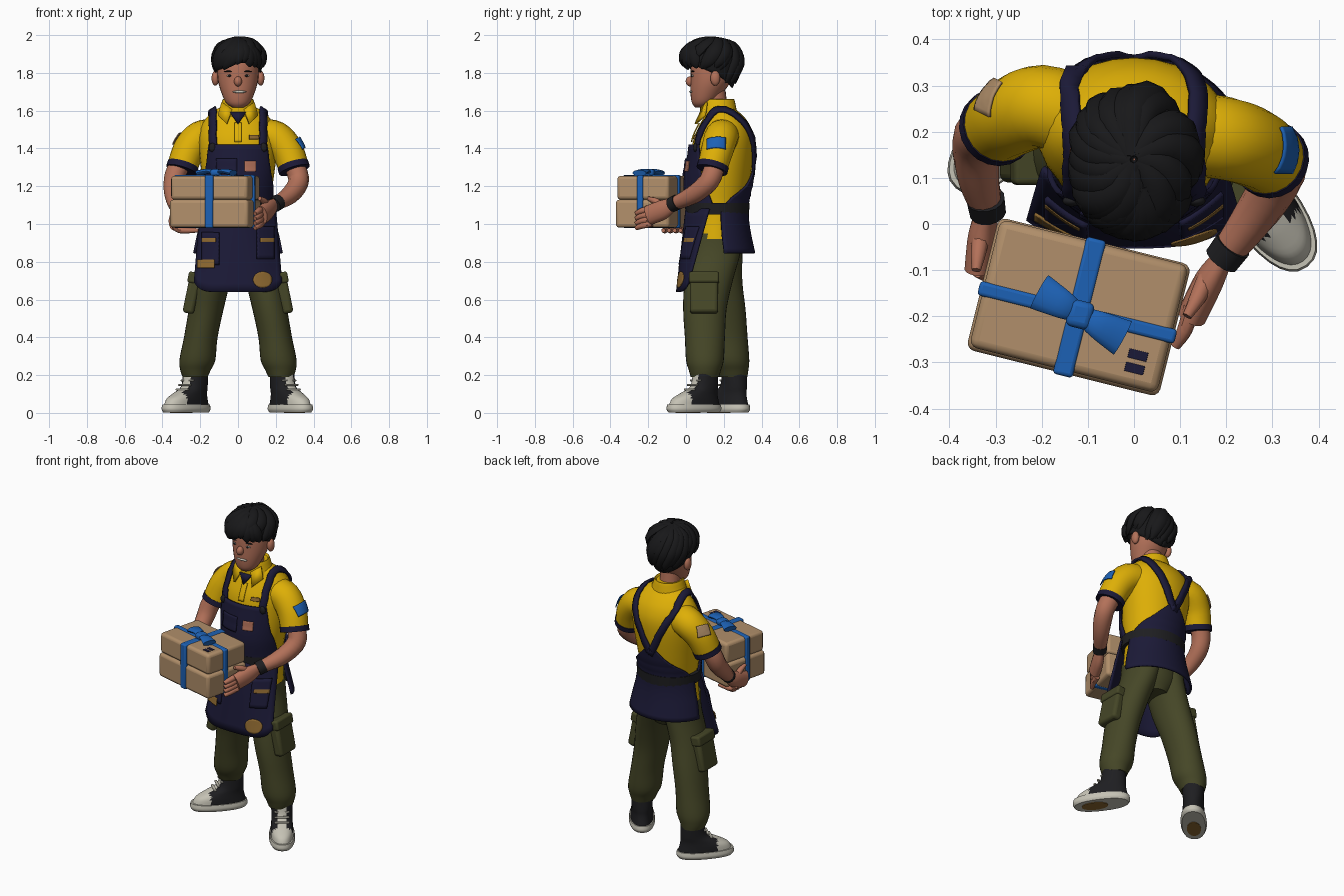
import bpy, bmesh, math, random
from math import sin, cos, pi
from mathutils import Vector, Matrix
from mathutils.bvhtree import BVHTree

random.seed(4)
if "Cube" in bpy.data.objects:
    bpy.data.objects.remove(bpy.data.objects["Cube"], do_unlink=True)
def colour(name, *rgb):
    m = bpy.data.materials.new(name)
    m.use_nodes, m.diffuse_color = True, (*rgb, 1)
    m.node_tree.nodes["Principled BSDF"].inputs["Base Color"].default_value = (*rgb, 1)
    return m
YELLOW, NAVY = colour("yellow cotton", .73, .43, .002), colour("navy canvas", .011, .01, .038)
SKIN, HAIR = colour("skin", .45, .165, .1), colour("black hair", .009, .009, .01)
OLIVE, CARD = colour("olive cloth", .06, .062, .02), colour("parcel paper", .44, .275, .145)
BLUE, WHITE = colour("blue ribbon", .012, .12, .46), colour("off white rubber", .56, .54, .46)
OCHRE, BLACK = colour("ochre patch", .27, .14, .03), colour("charcoal leather", .013, .013, .015)

# Helpers: mesh maker, smooth path, rings, tubes, grids, plates
def make(name, verts, faces, mats, thick=0, bevel=0, matrix=Matrix(), rule=None):
    me = bpy.data.meshes.new(name)
    me.from_pydata([tuple(v) for v in verts], [], faces)
    for m in mats if isinstance(mats, list) else [mats]:
        me.materials.append(m)
    for p in me.polygons:
        p.use_smooth, p.material_index = True, rule(p.center) if rule else 0
    me.transform(matrix)
    bm = bmesh.new()
    bm.from_mesh(me)
    bmesh.ops.recalc_face_normals(bm, faces=bm.faces)
    bm.to_mesh(me)
    bm.free()
    me.set_sharp_from_angle(angle=math.radians(45))
    ob = bpy.data.objects.new(name, me)
    bpy.context.scene.collection.objects.link(ob)
    if thick:
        s = ob.modifiers.new("thickness", "SOLIDIFY")
        s.thickness, s.offset = thick, 0
    if bevel:
        b = ob.modifiers.new("soft edges", "BEVEL")
        b.width, b.segments = bevel, 3
    return ob
def curve(rows, k=4):
    out = []
    for i in range(len(rows) - 1):
        four = rows[max(i - 1, 0)], rows[i], rows[i + 1], rows[min(i + 2, len(rows) - 1)]
        out += [[.5 * (2*b + (c - a)*t + (2*a - 5*b + 4*c - d)*t*t + (3*b - a - 3*c + d)*t**3)
                 for a, b, c, d in zip(*four)] for t in (j / k for j in range(k))]
    return out + [list(rows[-1])]
def rings(name, loops, mats, **kw):
    n, last = len(loops[0]), len(loops) - 1
    faces = [(r*n + i, r*n + (i + 1) % n, (r + 1)*n + (i + 1) % n, (r + 1)*n + i) for r in range(last) for i in range(n)]
    faces += [tuple(range(n)), tuple(range(last*n, last*n + n))]
    return make(name, [v for l in loops for v in l], faces, mats, **kw)
def loft(name, rows, mats, sq=1, n=28, **kw):  # rows: z, centre x, centre y, radius x, radius y
    ring = [[math.copysign(abs(f(2*pi*i/n))**sq, f(2*pi*i/n)) for f in (sin, cos)] for i in range(n)]
    return rings(name, [[(cx + rx*u, cy - ry*v, z) for u, v in ring] for z, cx, cy, rx, ry in curve(rows)], mats, **kw)
def tube(name, rows, mats, flat=1, ref=(0, 1, 0), n=14):  # rows: x, y, z, radius
    pts = curve(rows)
    pos, loops = [Vector(p[:3]) for p in pts], []
    for i, p in enumerate(pos):
        t = (pos[min(i + 1, len(pos) - 1)] - pos[max(i - 1, 0)]).normalized()
        side = t.cross(Vector(ref)).normalized()
        loops.append([p + (side*cos(2*pi*j/n) + side.cross(t)*sin(2*pi*j/n)*flat)*pts[i][3] for j in range(n)])
    return rings(name, loops, mats)
def grid(name, f, nu, nv, mats, thick):
    verts, w = [f(2*i/nu - 1, j/nv) for j in range(nv + 1) for i in range(nu + 1)], nu + 1
    faces = [(j*w + i, j*w + i + 1, j*w + w + i + 1, j*w + w + i) for j in range(nv) for i in range(nu)]
    return make(name, verts, faces, mats, thick)
def solid(name, op, mats, matrix, bevel=0, **kw):
    bm = bmesh.new()
    op(bm, **kw)
    make(name, [v.co.copy() for v in bm.verts], [[v.index for v in f.verts] for f in bm.faces], mats, 0, bevel, matrix)
    bm.free()
def ball(name, c, r, mats):
    solid(name, bmesh.ops.create_icosphere, mats, Matrix.Translation(c) @ Matrix.Diagonal((*r, 1)), subdivisions=3, radius=1)
def box(name, c, size, mats, base, bevel=.01):
    solid(name, bmesh.ops.create_cube, mats, base @ Matrix.Translation(c) @ Matrix.Diagonal((*size, 1)), bevel, size=1)
def tree(*obs):
    verts, polys = [], []
    for o in obs:
        polys += [[i + len(verts) for i in p.vertices] for p in o.data.polygons]
        verts += [v.co.copy() for v in o.data.vertices]
    return BVHTree.FromPolygons(verts, polys)
def patch(name, surf, centre, w, h, mats, aim=(0, 1, 0), thick=.006, lift=.008, disc=0):
    aim = Vector(aim).normalized()
    right = aim.cross((0, 0, 1)).normalized()
    def f(u, v):
        v = 2*v - 1
        a, b = u*w/2*math.sqrt(1 - disc*v*v/2), v*h/2*math.sqrt(1 - disc*u*u/2)
        p = Vector(centre) + right*a + right.cross(aim)*b - aim*.5
        hit = surf.ray_cast(p, aim)[0]
        return (surf.find_nearest(p)[0] if hit is None else hit) - aim*lift
    grid(name, f, 8, 8, mats, thick)

# Shirt, sleeves and collar
SIDES = ((1, 0, "left"), (-1, 1, "right"))
TORSO = [(.92, 0, .16, .182, .146), (1.08, 0, .165, .17, .147), (1.2, 0, .17, .183, .165),
         (1.35, 0, .19, .203, .166), (1.45, 0, .2, .21, .16), (1.52, 0, .205, .195, .135),
         (1.57, 0, .2, .16, .105), (1.605, 0, .185, .12, .08), (1.625, 0, .175, .07, .06)]
shirt, sleeves = loft("shirt", TORSO, YELLOW), []
for s, far, word in SIDES:
    d = .07*far - .01
    sleeves.append(tube(word + "_sleeve", [(s*.13, .2 + d/2, 1.465, .09), (s*.2, .195 + d, 1.455, .09),
                                           (s*.26, .175 + d, 1.39, .086), (s*.295, .15 + d, 1.3, .08)], YELLOW, n=20))
    tube(word + "_sleeve_band", [(s*.29, .155 + d, 1.315, .084), (s*.299, .147 + d, 1.285, .084)], NAVY, n=20)
    make(word + "_collar_point", [(s*.03, .085, 1.605), (s*.06, .05, 1.53), (s*.105, .1, 1.575), (s*.085, .11, 1.645)],
         [(0, 1, 2, 3)], YELLOW, .012)
loft("collar", [(1.57, 0, .175, .115, .1), (1.62, 0, .17, .095, .095), (1.66, 0, .17, .08, .085),
                (1.65, 0, .17, .07, .075)], YELLOW)
make("undershirt", [(-.042, .078, 1.59), (.042, .078, 1.59), (0, .055, 1.53)], [(0, 1, 2)], NAVY, .012)
body = tree(shirt, *sleeves)
patch("shirt_placket", body, (0, 0, 1.485), .035, .1, YELLOW)
patch("chest_badge", body, (.085, 0, 1.46), .05, .022, OCHRE)
patch("left_sleeve_patch", body, (.32, .16, 1.42), .1, .065, BLUE, (-.85, 0, -.5))
patch("right_sleeve_patch", body, (-.3, .27, 1.44), .08, .065, CARD, (.75, -.35, -.5))

# Apron: bib, back panel, skirts, belt and straps, all following the torso
def shell(name, rows, middle):  # rows: z, half angle, offset
    pts, ribs = curve(rows), curve(TORSO, 8)
    def f(u, v):
        z, half, off = pts[round(v*(len(pts) - 1))]
        _, cx, cy, rx, ry = max((r for r in ribs if r[0] <= z), default=ribs[0])
        return (cx + (rx + off)*sin(middle + u*half), cy - (ry + off)*cos(middle + u*half), z)
    return grid(name, f, 24, len(pts) - 1, NAVY, .012)
def skirt_point(u, v):
    return (u*(.197 + .035*v), .003 - .05*v + (.12 - .06*v)*abs(u)**(2 + v), 1.08 - .44*v + .05*abs(u)**8*v)
bib = tree(shell("apron_bib", [(1.07, 1.5, .013), (1.2, 1.2, .013), (1.3, .93, .013), (1.42, .75, .013)], 0))
shell("apron_back_panel", [(1.07, 1.5, .013), (1.14, 1.1, .013), (1.2, .6, .013), (1.29, .1, .013)], pi)
shell("apron_back_skirt", [(1.08, 1.45, .014), (.98, 1.42, .026), (.845, 1.36, .055)], pi)
skirt = tree(grid("apron_front_skirt", skirt_point, 24, 10, NAVY, .012))
loft("belt", [(1.05, 0, .165, .192, .168), (1.11, 0, .166, .195, .171)], BLACK)
for s, far, word in SIDES:
    path = [Vector(p) for p in curve([(s*.135, .04, 1.39), (s*.145, .06, 1.5), (s*.15, .12, 1.6), (s*.15, .21, 1.63),
                                      (s*.135, .32, 1.53), (s*.08, .38, 1.4), (0, .39, 1.24)], 6)]
    hits = [body.find_nearest(p)[:2] for p in path]
    def strap_point(u, v):
        i = round(v*(len(path) - 1))
        t = path[min(i + 1, len(path) - 1)] - path[max(i - 1, 0)]
        return hits[i][0] + hits[i][1]*.011 + t.cross(hits[i][1]).normalized()*u*.021
    grid(word + "_strap", strap_point, 2, len(path) - 1, NAVY, .014)
    ball(word + "_strap_buckle", (s*.135, .05, 1.405), (.02, .012, .024), BLACK)
    patch(word + "_apron_pocket", skirt, (s*.145, 0, .9 - .03*far), .09, .17, NAVY, thick=.014, lift=.012)
    patch(word + "_pocket_trim", skirt, (s*.155, 0, .915), .075, .022, OCHRE, lift=.02)
patch("bib_pocket", bib, (-.06, 0, 1.3), .11, .09, NAVY, thick=.012)
patch("bib_patch", bib, (.065, 0, 1.305), .06, .055, SKIN)
patch("apron_side_patch", skirt, (-.17, 0, .79), .09, .045, OCHRE, lift=.021)
patch("apron_hem_patch", skirt, (.13, 0, .705), .1, .085, OCHRE, disc=1)

# Trousers with cargo pockets, and high-top shoes
loft("trouser_seat", [(.77, 0, .165, .08, .09), (.85, 0, .16, .155, .13), (1, 0, .16, .172, .14)], OLIVE)
for (s, far, word), foot, turn in zip(SIDES, ((.235, .1), (-.227, .255)), (36, -42)):
    loft(word + "_trouser_leg", [
        (.95, s*.08, .16, .095, .138), (.85, s*.092, .155 + .01*far, .094, .134), (.7, s*.135, .12 + .05*far, .096, .128),
        (.55, s*.168, .1 + .1*far, .092, .115), (.4, s*.197, .1 + .12*far, .089, .106), (.28, s*.215, .1 + .135*far, .095, .1),
        (.225, s*.225, .1 + .145*far, .08, .085), (.19, s*.227, .1 + .15*far, .066, .075)], OLIVE)
    lean = Matrix.Translation((s*.242, .095 + .07*far, .64)) @ Matrix.Rotation(-s*.2, 4, "Y")
    box(word + "_cargo_pocket", (0, 0, -.02), (.06, .15, .19), OLIVE, lean, .018)
    box(word + "_cargo_flap", (s*.004, 0, .075), (.068, .16, .06), OLIVE, lean, .012)
    place = Matrix.Translation((*foot, 0)) @ Matrix.Rotation(math.radians(turn), 4, "Z") @ Matrix.Diagonal((1.15, 1.1, 1, 1))
    loft(word + "_sole_tread", [(0, 0, -.1, .035, .07), (.006, 0, -.1, .035, .07)], OCHRE, matrix=place)
    loft(word + "_shoe_sole", [(.003, 0, -.065, .058, .143), (.02, 0, -.065, .065, .152), (.045, 0, -.065, .062, .148)],
         WHITE, sq=.85, matrix=place)
    loft(word + "_shoe_upper", [
        (.04, 0, -.063, .058, .142), (.075, 0, -.058, .056, .128), (.105, 0, -.035, .053, .1), (.14, 0, -.005, .052, .07),
        (.215, 0, .003, .054, .06)], [BLACK, WHITE], sq=.9, n=48, matrix=place,
        rule=lambda c: int(c.y < -.12 or (c.y < -.035 and abs(c.x) < .022)))
    for i in range(4):
        box(f"{word}_lace_{i + 1}", (0, -.11 + .018*i, .1 + .024*i), (.075, .014, .01), WHITE, place, .004)

# Arms, wristbands and hands
tube("left_arm", [(.26, .165, 1.38, .05), (.31, .145, 1.28, .055), (.318, .112, 1.215, .054),
                  (.27, .03, 1.15, .048), (.195, -.07, 1.105, .034)], SKIN)
tube("right_arm", [(-.26, .23, 1.38, .05), (-.325, .205, 1.28, .055), (-.342, .17, 1.2, .052),
                   (-.337, .1, 1.13, .045), (-.318, .03, 1.07, .034)], SKIN)
tube("left_wristband", [(.215, -.045, 1.117, .042), (.19, -.078, 1.1, .04)], BLACK)
tube("right_wristband", [(-.322, .055, 1.095, .042), (-.317, .025, 1.067, .04)], BLACK)
grip = (1, -.25, 0)
tube("left_palm", [(.195, -.07, 1.105, .034), (.162, -.125, 1.075, .052), (.125, -.2, 1.045, .052)], SKIN, .62, grip)
tube("right_palm", [(-.318, .03, 1.07, .034), (-.328, -.02, 1.035, .05), (-.338, -.1, 1.01, .048)], SKIN, .62, grip)
for i in range(4):
    z, y = 1.08 - .026*i, -.01 - .03*i
    tube(f"left_finger_{i + 1}", [(.125, -.18, z, .018), (.11, -.23, z - .01, .017), (.09, -.265, z - .025, .011)], SKIN, n=8)
    tube(f"right_finger_{i + 1}", [(-.337, y, 1, .017), (-.31, y - .01, .968, .017), (-.21, y - .02, .966, .011)], SKIN, n=8)
tube("left_thumb", [(.16, -.11, 1.09, .02), (.138, -.16, 1.12, .018), (.115, -.2, 1.135, .011)], SKIN, n=8)
tube("right_thumb", [(-.33, -.01, 1.04, .02), (-.337, -.06, 1.08, .017), (-.342, -.1, 1.1, .01)], SKIN, n=8, ref=(1, 0, 0))

# Two stacked parcels tied with a ribbon
crate = Matrix.Translation((-.12, -.18, 0)) @ Matrix.Rotation(math.radians(-14), 4, "Z")
box("lower_parcel", (0, 0, 1.055), (.43, .295, .148), CARD, crate, .018)
box("upper_parcel", (0, .002, 1.192), (.42, .285, .126), CARD, crate, .018)
box("ribbon_lengthwise", (0, -.012, 1.119), (.44, .032, .28), BLUE, crate, .008)
box("ribbon_crosswise", (.002, 0, 1.119), (.044, .306, .28), BLUE, crate, .008)
for i in range(2):
    box(f"parcel_mark_{i + 1}", (.15, -.07 - .03*i, 1.255), (.042, .02, .006), NAVY, crate, .001)
for s, far, word in SIDES:
    tube(word + "_bow_loop", [(-.115, -.197, 1.265, .018), (-.115 + s*.035, -.197 - s*.02, 1.28, .03),
                              (-.115 + s*.09, -.197 - s*.05, 1.27, .041)], BLUE, .4, (0, 0, 1))
box("bow_knot", (.007, -.015, 1.272), (.055, .06, .036), BLUE, crate, .014)

# Head and face
tube("neck", [(0, .175, 1.55, .064), (0, .16, 1.62, .06), (0, .15, 1.7, .06)], SKIN, n=20)
loft("head", [(1.617, 0, .08, .03, .03), (1.64, 0, .09, .062, .058), (1.69, 0, .108, .086, .084),
              (1.76, 0, .132, .106, .108), (1.84, 0, .145, .108, .118), (1.92, 0, .15, .09, .1)], SKIN)
ball("nose", (0, .022, 1.755), (.021, .024, .027), SKIN)
ball("smile", (.008, .027, 1.7), (.036, .01, .007), WHITE)
for s, far, word in SIDES:
    ball(word + "_ear", (s*.12, .155, 1.772), (.02, .026, .04), SKIN)
    ball(word + "_eye", (s*.045, .036, 1.785), (.016, .007, .006), WHITE)
    ball(word + "_pupil", (s*.045, .031, 1.785), (.008, .005, .006), BLACK)
    ball(word + "_eyebrow", (s*.047, .037, 1.808), (.027, .009, .004), HAIR)

# Hair: a fitted cap covered with tapering locks from the crown, and a parted fringe
def scalp(a, c, s):
    over = max(c - pi/2, 0)
    rad = sin(min(c, pi/2))*(1 - .15*over*over)*s
    return Vector((.135*rad*sin(a), .14 - .15*rad*cos(a), 1.87 + .12*s*(cos(c) if c < pi/2 else -over)))
def fall(a):
    back = 1 - cos(a)
    return pi/2 + .15 + .35*back + .12*back*back
def lock(name, a0, a1, c0, c1, s0, s1, wide):
    rows = [(*scalp(a0 + (a1 - a0)*t, c0 + (c1 - c0)*t, s0 + (s1 - s0)*t), wide*r)
            for t, r in ((0, .5), (.3, .8), (.6, 1), (.85, .75), (1, .15))]
    tube(name, rows, HAIR, 1.6, (cos(a1), sin(a1), 0), 8)
grid("hair_cap", lambda u, v: scalp(u*pi, .02 + v*(fall(u*pi) - .02), .93), 40, 14, HAIR, .008)
for i in range(24):
    a = 2*pi*i/24 + random.uniform(-.15, .15)
    lock(f"hair_lock_{i + 1}", a + .9, a, .04, fall(a)*random.uniform(.84, 1.05), .92, .95 + random.uniform(-.07, .05),
         random.uniform(.018, .028))
for i in range(9):
    a = -1.1 + .26*i
    lock(f"fringe_lock_{i + 1}", .3 + .2*a, a, .45, pi/2 + .1 + .3*abs(a - .15) + random.uniform(0, .12), .95, 1.1 - .1*abs(a), .024)
